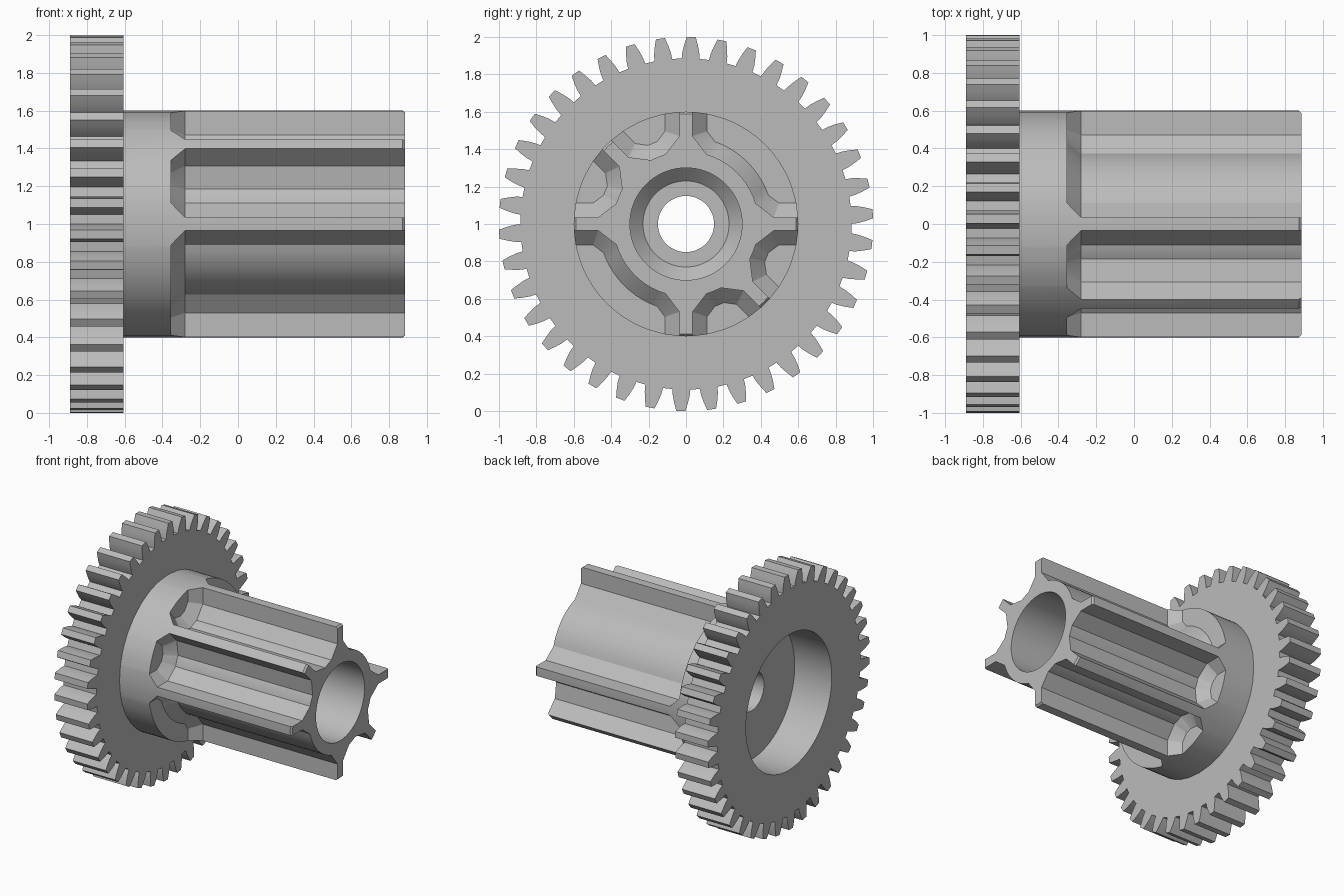
import bpy, bmesh
from math import sin, cos, asin, atan2, hypot, radians, pi

if "Cube" in bpy.data.objects:
    bpy.data.objects.remove(bpy.data.objects["Cube"])

grey = bpy.data.materials.new("plain grey")
grey.use_nodes = True
grey.diffuse_color = (0.5, 0.5, 0.5, 1)
grey.node_tree.nodes["Principled BSDF"].inputs["Base Color"].default_value = (0.5, 0.5, 0.5, 1)


# Sections are lists of (radius, angle) about the x axis
def circle(r, n=72):
    return [(r, 2 * pi * i / n) for i in range(n)]


def ring(bm, x, section):
    return [bm.verts.new((x, r * cos(a), 1 + r * sin(a))) for r, a in section]


def skin(bm, stations):
    """Bridge matching sections along x and return the first and last rings."""
    rings = [ring(bm, x, s) for x, s in stations]
    for p, q in zip(rings, rings[1:]):
        for i in range(len(p)):
            j = (i + 1) % len(p)
            bm.faces.new((p[i], p[j], q[j], q[i]))
    return rings[0], rings[-1]


def cap(bm, *rings):
    """Fill the flat area between an outer and an inner ring."""
    edges = [bm.edges.get((r[i - 1], r[i])) for r in rings for i in range(len(r))]
    bmesh.ops.triangle_fill(bm, edges=edges, use_beauty=True)


def finish(bm, name):
    bmesh.ops.remove_doubles(bm, verts=bm.verts, dist=0.0002)
    bmesh.ops.recalc_face_normals(bm, faces=bm.faces)
    mesh = bpy.data.meshes.new(name)
    bm.to_mesh(mesh)
    bm.free()
    mesh.materials.append(grey)
    obj = bpy.data.objects.new(name, mesh)
    bpy.context.collection.objects.link(obj)
    bpy.ops.object.select_all(action='DESELECT')
    obj.select_set(True)
    bpy.context.view_layer.objects.active = obj
    bpy.ops.object.shade_smooth_by_angle(angle=radians(25))


# Gear wheel: curved teeth around a wide bore
TEETH, PHASE = 38, radians(88.4)
FLANK = [(0.885, 0.048), (0.92, 0.045), (0.96, 0.036), (1.0, 0.024)]
teeth = []
for k in range(TEETH):
    mid = PHASE + 2 * pi * k / TEETH
    teeth += [(r, mid - w / r) for r, w in FLANK]
    teeth += [(r, mid + w / r) for r, w in reversed(FLANK)]

bm = bmesh.new()
back, front = skin(bm, [(-0.89, teeth), (-0.605, teeth)])
bore_back, bore_front = skin(bm, [(-0.89, circle(0.53)), (-0.605, circle(0.53))])
cap(bm, back, bore_back)
cap(bm, front, bore_front)
finish(bm, "gear_wheel")

# Splined shaft: six ribs with flared roots on a round hub
RIBS = [radians(d) for d in (0, 90, 135, 180, 270, 315)]
OUTER = 0.6


def ribbed(half, shoulder, root, tip=OUTER, arc=10):
    """Ribs of a half width; shoulder and root are (sideways, outward) points."""
    tip_a = asin(half / tip)
    sh_r, sh_a = hypot(*shoulder), atan2(*shoulder)
    rt_r, rt_a = hypot(*root), atan2(*root)
    out = []
    for i, a in enumerate(RIBS):
        nxt = RIBS[(i + 1) % len(RIBS)] + (2 * pi if i == len(RIBS) - 1 else 0)
        out += [(sh_r, a - sh_a), (tip, a - tip_a), (tip, a), (tip, a + tip_a), (sh_r, a + sh_a)]
        start, span = a + rt_a, nxt - a - 2 * rt_a
        out += [(rt_r, start + span * t / arc) for t in range(arc + 1)]
    return out


foot = ribbed(0.112, (0.112, 0.496), (0.154, 0.44))
shaft = ribbed(0.035, (0.035, 0.47), (0.11, 0.372))
shaft_end = ribbed(0.035, (0.035, 0.47), (0.11, 0.372), tip=0.588)
collar = [(OUTER, a) for r, a in foot]

bm = bmesh.new()
back, front = skin(bm, [(-0.605, collar), (-0.355, collar), (-0.355, foot),
                        (-0.28, shaft), (0.872, shaft), (0.885, shaft_end)])
# Stepped bore running through the collar and the shaft
bore_back, bore_front = skin(bm, [(-0.605, circle(0.53)), (-0.57, circle(0.53)),
                                  (-0.57, circle(0.15)), (-0.355, circle(0.15)),
                                  (-0.355, circle(0.23)), (-0.285, circle(0.3)),
                                  (0.885, circle(0.3))])
cap(bm, back, bore_back)
cap(bm, front, bore_front)
finish(bm, "splined_shaft")
